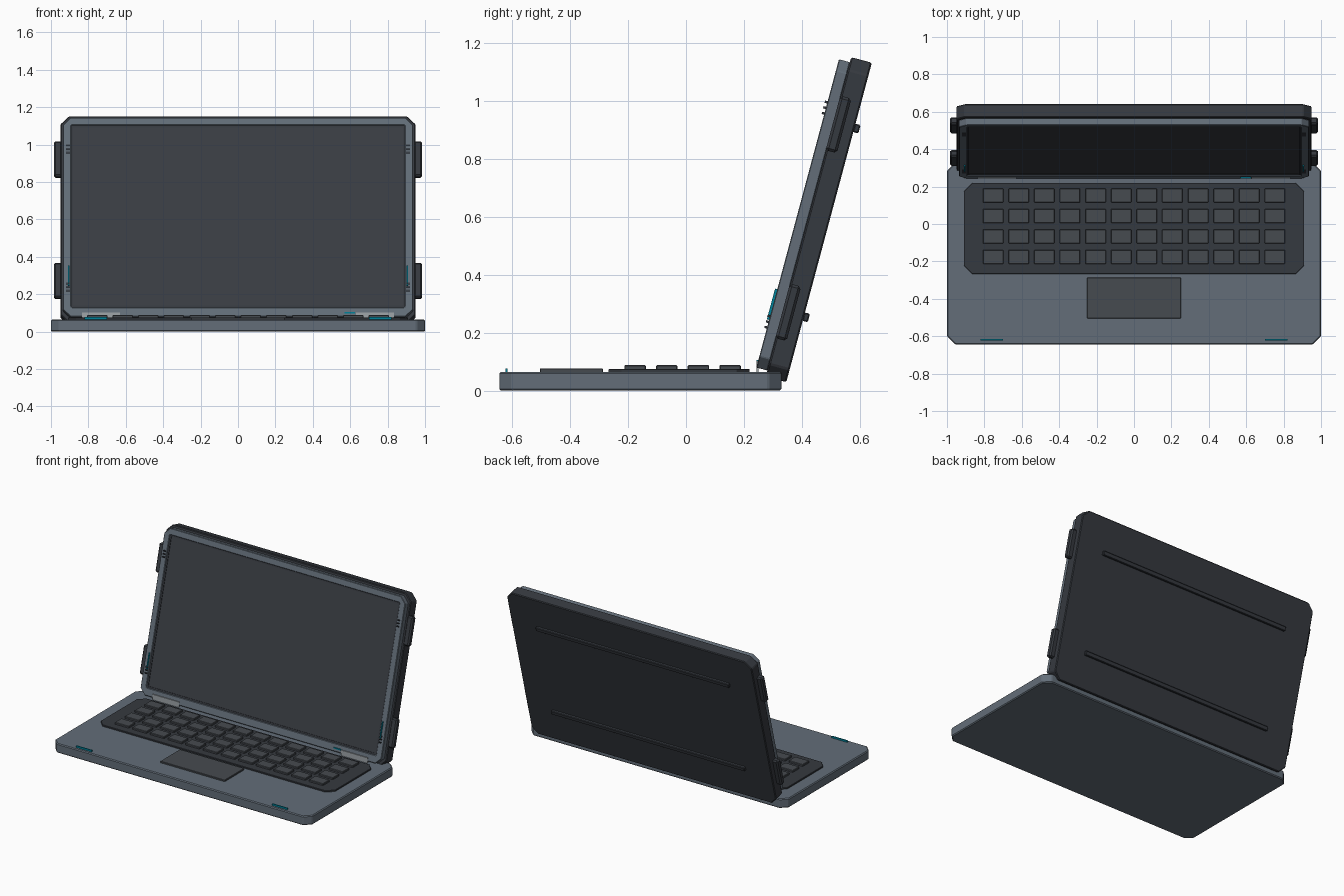
import bpy, bmesh
from math import radians
from mathutils import Matrix

if "Cube" in bpy.data.objects:
    bpy.data.objects.remove(bpy.data.objects["Cube"])

def mat(name, rgb):
    m = bpy.data.materials.new(name)
    m.diffuse_color = (*rgb, 1)
    m.use_nodes = True
    m.node_tree.nodes["Principled BSDF"].inputs["Base Color"].default_value = m.diffuse_color
    return m

SHELL = mat("slate_shell", (0.125, 0.155, 0.19))
DARK = mat("dark_shell", (0.036, 0.041, 0.05))
GLASS = mat("screen_glass", (0.042, 0.047, 0.056))
KEY = mat("key_grey", (0.062, 0.07, 0.08))
TEAL = mat("teal_light", (0.0, 0.22, 0.32))
METAL = mat("hinge_metal", (0.35, 0.38, 0.4))

# Lid plane: local x = width, y = up the lid, z = towards the user
LID = Matrix.Rotation(radians(75), 4, 'X')
FLAT = Matrix.Identity(4)

def finish(name, bm, material, frame, bevel):
    bmesh.ops.recalc_face_normals(bm, faces=bm.faces)
    me = bpy.data.meshes.new(name)
    bm.to_mesh(me)
    bm.free()
    me.materials.append(material)
    ob = bpy.data.objects.new(name, me)
    bpy.context.collection.objects.link(ob)
    ob.matrix_world = frame
    if bevel:
        mod = ob.modifiers.new("edge", 'BEVEL')
        mod.width, mod.segments, mod.limit_method = bevel, 1, 'ANGLE'
    return ob

def outline(x, y, c):
    (a, b), (d, e) = x, y
    return [(a + c, d), (b - c, d), (b, d + c), (b, e - c),
            (b - c, e), (a + c, e), (a, e - c), (a, d + c)]

def plate(name, x, y, z, chamfer, material, frame=FLAT, bevel=0.0, hole=None):
    """Slab with cut corners; hole = (x range, y range) makes it a ring."""
    bm = bmesh.new()
    loop = lambda pts, h: [bm.verts.new((*p, h)) for p in pts]
    pts = outline(x, y, chamfer)
    lo, hi = loop(pts, z[0]), loop(pts, z[1])
    bands = [(lo, hi)]
    if hole:
        inner = outline(*hole, 0.004)
        ilo, ihi = loop(inner, z[0]), loop(inner, z[1])
        bands += [(hi, ihi), (ihi, ilo), (ilo, lo)]
    else:
        bm.faces.new(lo)
        bm.faces.new(hi)
    for a, b in bands:
        for i in range(8):
            j = (i + 1) % 8
            bm.faces.new((a[i], a[j], b[j], b[i]))
    return finish(name, bm, material, frame, bevel)

def add_box(bm, x, y, z):
    r = (x, y, z)
    m = Matrix.Translation([sum(v) / 2 for v in r]) @ Matrix.Diagonal([v[1] - v[0] for v in r] + [1])
    bmesh.ops.create_cube(bm, size=1, matrix=m)

def boxes(name, items, material, frame=FLAT, bevel=0.0):
    bm = bmesh.new()
    for it in items:
        add_box(bm, *it)
    return finish(name, bm, material, frame, bevel)

def mirrored(x, y, z):
    return [(x, y, z), ((-x[1], -x[0]), y, z)]

# Base, keyboard tray and touchpad
plate("base", (-1, 1), (-0.645, 0.33), (0, 0.065), 0.045, SHELL, bevel=0.006)
plate("keyboard_tray", (-0.91, 0.91), (-0.267, 0.22), (0.06, 0.075), 0.045, DARK, bevel=0.002)
boxes("touchpad", [((-0.25, 0.25), (-0.505, -0.287), (0.06, 0.076))], KEY, bevel=0.002)

# Keys: 12 columns by 4 rows
keys = []
for row in range(4):
    for col in range(12):
        cx, cy = -0.7535 + col * 0.137, -0.176 + row * 0.1095
        keys.append(((cx - 0.055, cx + 0.055), (cy - 0.037, cy + 0.037), (0.072, 0.088)))
boxes("keys", keys, KEY, bevel=0.003)

# Small lights on the base, hinge plates
boxes("base_lights", mirrored((0.7, 0.82), (-0.624, -0.616), (0.064, 0.077)), TEAL)
boxes("power_light", [((0.57, 0.625), (0.244, 0.25), (0.098, 0.106))], TEAL)
boxes("hinge_plates", mirrored((0.63, 0.835), (0.243, 0.25), (0.064, 0.103)), METAL)

# Lid back shell, front bezel and recessed screen
plate("lid_back", (-0.95, 0.95), (0.118, 1.26), (-0.327, -0.253), 0.045, DARK, LID, 0.005)
plate("bezel", (-0.935, 0.935), (0.14, 1.242), (-0.254, -0.214), 0.04, SHELL, LID, 0.004,
      hole=((-0.893, 0.893), (0.192, 1.2)))
plate("screen_liner", (-0.895, 0.895), (0.19, 1.202), (-0.254, -0.219), 0.004, DARK, LID,
      hole=((-0.882, 0.882), (0.203, 1.189)))
boxes("screen", [((-0.884, 0.884), (0.201, 1.191), (-0.254, -0.223))], GLASS, LID)

# Side bumpers and back rails
bumpers = []
for v in ((0.255, 0.45), (0.927, 1.122)):
    bumpers += mirrored((0.94, 0.985), v, (-0.291, -0.251))
boxes("side_bumpers", bumpers, DARK, LID, 0.009)
boxes("back_rails", [((-0.75, 0.75), (v - 0.015, v + 0.015), (-0.345, -0.325)) for v in (0.352, 1.027)],
      DARK, LID, 0.004)

# Bezel side lights and vent studs
boxes("side_lights", mirrored((0.902, 0.909), (0.31, 0.42), (-0.216, -0.206)), TEAL, LID)
studs = []
for v in (0.283, 0.303, 0.323, 1.048, 1.068, 1.088):
    for x in (0.903, 0.914):
        studs += mirrored((x - 0.003, x + 0.003), (v - 0.004, v + 0.004), (-0.216, -0.205))
boxes("vent_studs", studs, DARK, LID)
